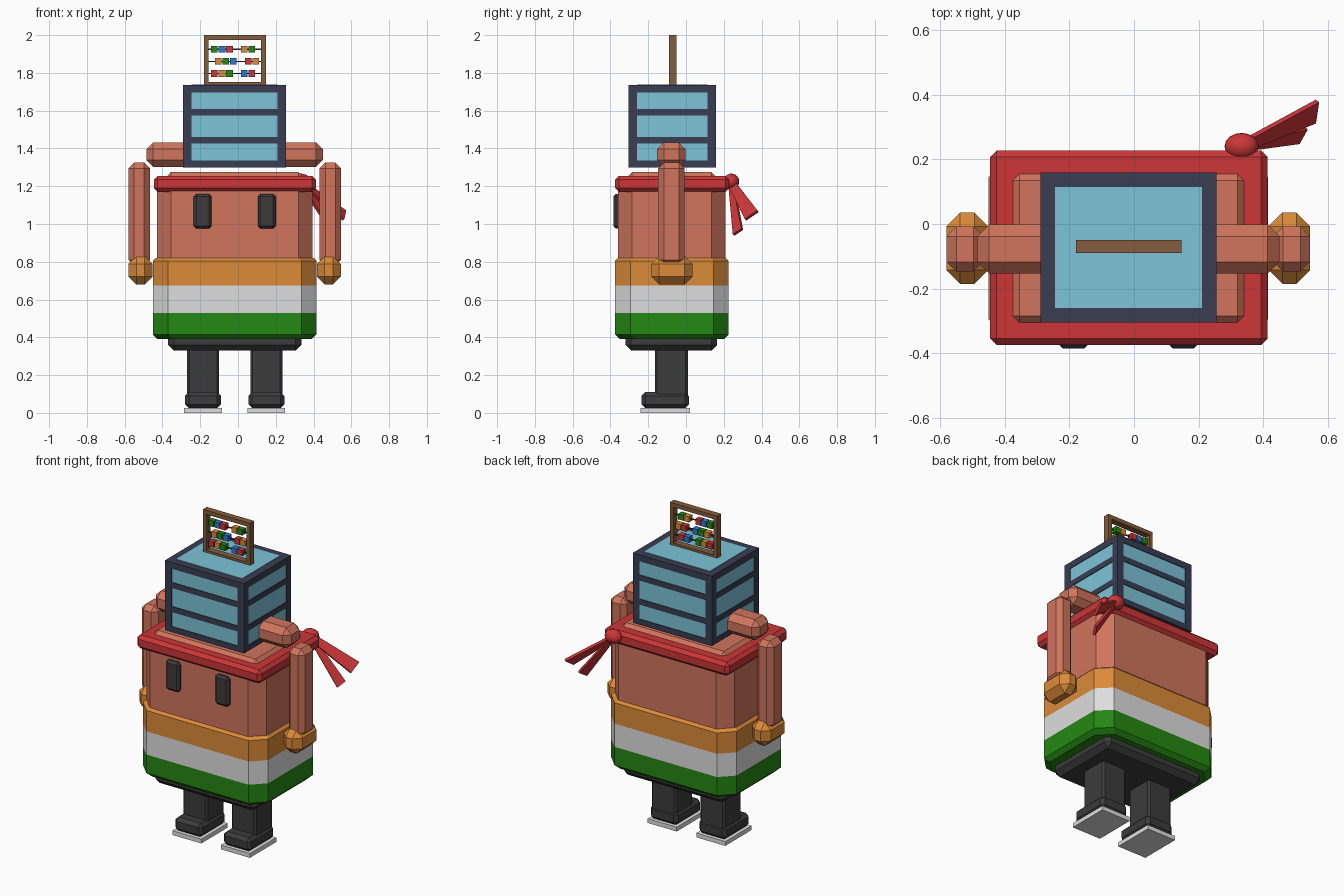
import bpy, bmesh
from mathutils import Vector

if "Cube" in bpy.data.objects:
    bpy.data.objects.remove(bpy.data.objects["Cube"])


def srgb(name, r, g, b):
    lin = [(c / 255 / 12.92 if c < 11 else ((c / 255 + 0.055) / 1.055) ** 2.4) for c in (r, g, b)]
    m = bpy.data.materials.new(name)
    m.diffuse_color = (*lin, 1)
    m.use_nodes = True
    m.node_tree.nodes["Principled BSDF"].inputs["Base Color"].default_value = m.diffuse_color
    return m


SKIN = srgb("terracotta", 208, 117, 92)
ORANGE = srgb("orange", 220, 139, 56)
WHITE = srgb("off white", 222, 222, 222)
GREEN = srgb("green", 36, 136, 18)
RED = srgb("red", 204, 54, 56)
NAVY = srgb("navy", 56, 61, 82)
GLASS = srgb("pale blue", 125, 196, 216)
BLACK = srgb("charcoal", 60, 60, 60)
WOOD = srgb("brown wood", 132, 92, 60)
BLUE = srgb("bead blue", 48, 120, 205)
CX = -0.0175  # mirror plane of the figure


def finish(name, bm, *mats):
    bmesh.ops.recalc_face_normals(bm, faces=bm.faces[:])
    me = bpy.data.meshes.new(name)
    bm.to_mesh(me)
    bm.free()
    for m in mats:
        me.materials.append(m)
    ob = bpy.data.objects.new(name, me)
    bpy.context.collection.objects.link(ob)
    return ob


def box(name, mat, x0, x1, y0, y1, z0, z1, bevel=0):
    """Axis-aligned box with optional one-segment chamfer."""
    bm = bmesh.new()
    bmesh.ops.create_cube(bm, size=1)
    for v in bm.verts:
        v.co = ((x0 + x1) / 2 + v.co.x * (x1 - x0),
                (y0 + y1) / 2 + v.co.y * (y1 - y0),
                (z0 + z1) / 2 + v.co.z * (z1 - z0))
    if bevel:
        bmesh.ops.bevel(bm, geom=bm.edges[:], offset=bevel, segments=1, affect='EDGES')
    return finish(name, bm, mat)


def pair(name, mat, x0, x1, *rest):
    """Left box plus its mirror image."""
    box(name + "_left", mat, x0, x1, *rest)
    box(name + "_right", mat, 2 * CX - x1, 2 * CX - x0, *rest)


def stack(name, mats, hx, hy, cy, cut, rings):
    """Octagonal prism from (inset, z, material index of the band above) rings."""
    bm = bmesh.new()
    loops = []
    for inset, z, _ in rings:
        a, b = hx - inset, hy - inset
        pts = [(a, b - cut), (a - cut, b), (cut - a, b), (-a, b - cut),
               (-a, cut - b), (cut - a, -b), (a - cut, -b), (a, cut - b)]
        loops.append([bm.verts.new((CX + x, cy + y, z)) for x, y in pts])
    for k in range(len(rings) - 1):
        for i in range(8):
            j = (i + 1) % 8
            f = bm.faces.new((loops[k][i], loops[k][j], loops[k + 1][j], loops[k + 1][i]))
            f.material_index = rings[k][2]
    bm.faces.new(loops[0]).material_index = rings[0][2]
    bm.faces.new(loops[-1]).material_index = rings[-1][2]
    return finish(name, bm, *mats)


# Torso, three-band shirt and trousers
box("torso", SKIN, -0.43, 0.395, -0.36, 0.21, 0.6, 1.275, 0.075)
stack("shirt", (GREEN, WHITE, ORANGE), 0.4325, 0.30, -0.075, 0.08,
      [(0.025, 0.39, 0), (0, 0.415, 0), (0, 0.53, 1), (0, 0.675, 2), (0, 0.805, 2), (0.015, 0.82, 2)])
box("trousers", BLACK, -0.37, 0.335, -0.32, 0.165, 0.33, 0.45, 0.03)

# Legs, boots and soles
pair("leg", BLACK, -0.27, -0.1, -0.165, 0.01, 0.06, 0.36, 0.012)
pair("boot", BLACK, -0.28, -0.09, -0.235, 0.015, 0.025, 0.11, 0.02)
pair("sole", WHITE, -0.285, -0.085, -0.24, 0.02, 0, 0.027)

# Eyes
pair("eye", BLACK, -0.235, -0.14, -0.385, -0.34, 0.975, 1.16, 0.014)

# Shoulders, arms and hands
pair("shoulder", SKIN, -0.485, -0.25, -0.153, -0.002, 1.303, 1.432, 0.036)
pair("arm", SKIN, -0.58, -0.467, -0.147, -0.008, 0.78, 1.325, 0.03)
pair("hand", ORANGE, -0.58, -0.452, -0.185, 0.035, 0.68, 0.83, 0.042)

# Headband with side knot
box("headband", RED, -0.445, 0.413, -0.375, 0.228, 1.17, 1.255, 0.02)
bm = bmesh.new()
bmesh.ops.create_uvsphere(bm, u_segments=16, v_segments=10, radius=1)
for v in bm.verts:
    v.co = (0.333 + v.co.x * 0.053, 0.24 + v.co.y * 0.042, 1.225 + v.co.z * 0.042)
for f in bm.faces:
    f.smooth = True
finish("headband_knot", bm, RED)


def ribbon(name, start, end, width):
    """Flat tail that widens towards its free end."""
    s, e, w = Vector(start), Vector(end), Vector(width) / 2
    n = (e - s).cross(w).normalized() * 0.008
    bm = bmesh.new()
    a, b = [[bm.verts.new(p) for p in (c - u - n, c + u - n, c + u + n, c - u + n)]
            for c, u in ((s, w * 0.5), (e, w))]
    bm.faces.new(a)
    bm.faces.new(b)
    for i in range(4):
        j = (i + 1) % 4
        bm.faces.new((a[i], a[j], b[j], b[i]))
    finish(name, bm, RED)


ribbon("ribbon_tail_upper", (0.34, 0.242, 1.215), (0.563, 0.348, 1.045), (0.01, 0.066, 0.045))
ribbon("ribbon_tail_lower", (0.34, 0.24, 1.21), (0.52, 0.275, 0.957), (0.025, 0.045, 0.03))

# Head: glazed core inside a frame of posts and slabs
HX0, HX1, HY0, HY1 = -0.29, 0.255, -0.305, 0.16
T, G = 0.045, 0.004
box("head_glass", GLASS, HX0 + G, HX1 - G, HY0 + G, HY1 - G, 1.31, 1.725)
for i, (z0, z1) in enumerate([(1.3, 1.335), (1.425, 1.46), (1.575, 1.61), (1.695, 1.735)]):
    box(f"head_slab_{i}", NAVY, HX0, HX1, HY0, HY1, z0, z1)
for i, x in enumerate((HX0, HX1 - T)):
    for j, y in enumerate((HY0, HY1 - T)):
        box(f"head_post_{i}{j}", NAVY, x, x + T, y, y + T, 1.3, 1.735)
box("head_roof_glass", GLASS, HX0 + T, HX1 - T, HY0 + T, HY1 - T, 1.73, 1.738)

# Abacus: wooden frame, rods and cube beads
AX0, AX1, AY0, AY1, W = -0.18, 0.147, -0.09, -0.05, 0.025
for n, x in (("left", AX0), ("right", AX1 - W)):
    box("abacus_side_" + n, WOOD, x, x + W, AY0, AY1, 1.735, 2.0)
box("abacus_bottom", WOOD, AX0 + W, AX1 - W, AY0, AY1, 1.735, 1.752)
box("abacus_top", WOOD, AX0 + W, AX1 - W, AY0, AY1, 1.975, 2.0)
H = 0.0175
rows = [(1.925, 0, (GREEN, BLUE, RED, ORANGE, GREEN)),
        (1.861, 0.02, (ORANGE, GREEN, BLUE, RED, ORANGE)),
        (1.797, 0, (RED, ORANGE, GREEN, BLUE, RED))]
for r, (z, dx, mats) in enumerate(rows):
    box(f"abacus_rod_{r}", NAVY, AX0 + W, AX1 - W, -0.073, -0.067, z - 0.003, z + 0.003)
    for k, (x, m) in enumerate(zip((-0.125, -0.085, -0.045, 0.034, 0.073), mats)):
        x += dx
        box(f"bead_{r}{k}", m, x - H, x + H, -0.07 - H, -0.07 + H, z - H, z + H)
